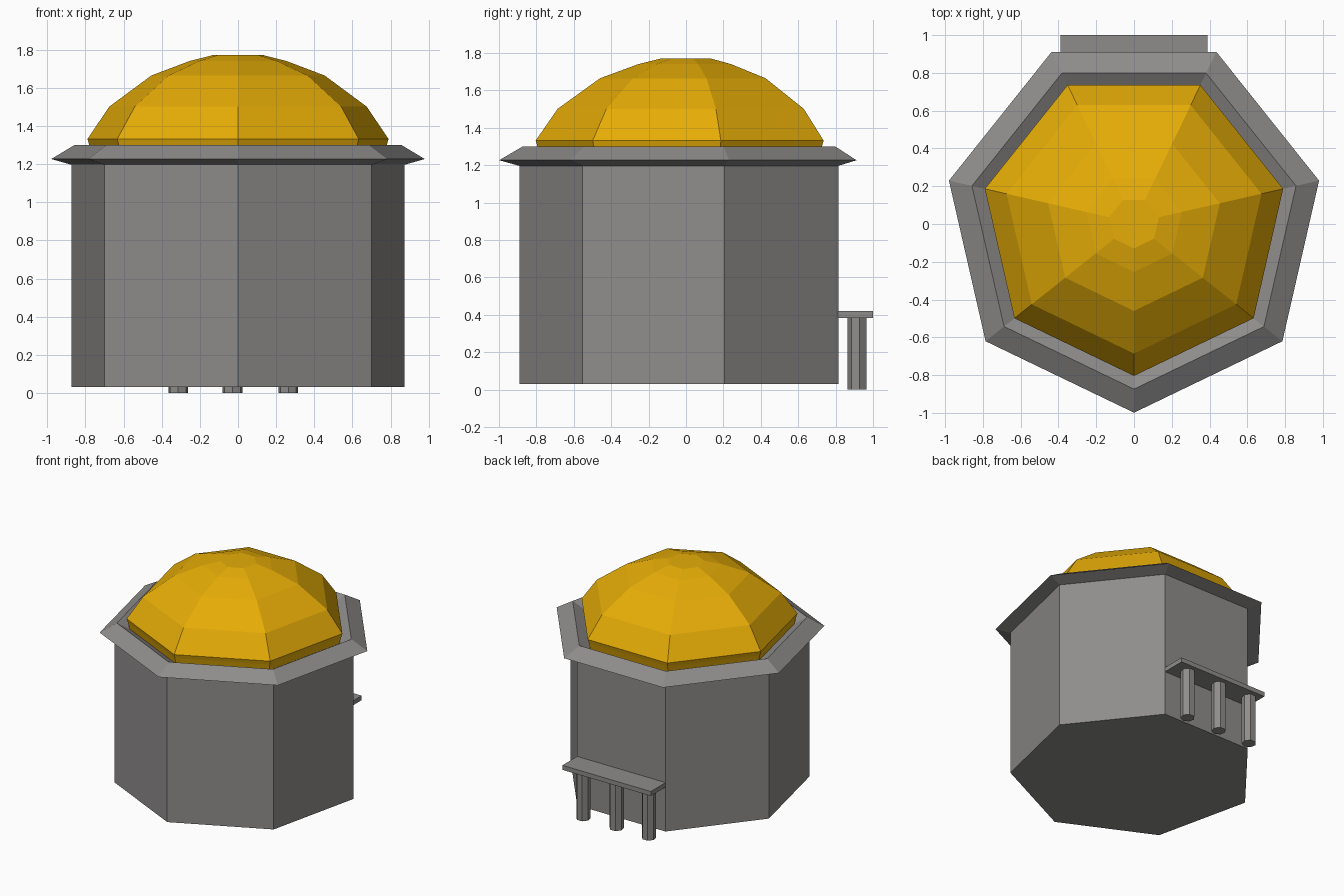
import bpy, bmesh, math

if "Cube" in bpy.data.objects:
    bpy.data.objects.remove(bpy.data.objects["Cube"])

SIDES = 7
CY = 0.006  # the tower axis sits slightly behind the origin


def material(name, color):
    mat = bpy.data.materials.new(name)
    mat.diffuse_color = (*color, 1)
    mat.use_nodes = True
    mat.node_tree.nodes["Principled BSDF"].inputs["Base Color"].default_value = mat.diffuse_color
    return mat


stone = material("dark_stone", (0.272, 0.264, 0.258))
gold = material("gold", (0.79, 0.415, 0.002))


def lathe(name, profile, mat, center=(0, CY), closed=False, sides=SIDES):
    """Flat-sided revolve of (radius, z) points, one corner facing the front."""
    bm = bmesh.new()
    rings = []
    for r, z in profile:
        ring = []
        for k in range(sides):
            a = -math.pi / 2 + 2 * math.pi * k / sides
            ring.append(bm.verts.new((center[0] + r * math.cos(a),
                                      center[1] + r * math.sin(a), z)))
        rings.append(ring)
    pairs = list(zip(rings, rings[1:]))
    if closed:
        pairs.append((rings[-1], rings[0]))
    else:
        bm.faces.new(rings[0])
        bm.faces.new(rings[-1])
    for lo, hi in pairs:
        for k in range(sides):
            n = (k + 1) % sides
            bm.faces.new((lo[k], lo[n], hi[n], hi[k]))
    bmesh.ops.recalc_face_normals(bm, faces=bm.faces)
    mesh = bpy.data.meshes.new(name)
    bm.to_mesh(mesh)
    bm.free()
    mesh.materials.append(mat)
    ob = bpy.data.objects.new(name, mesh)
    bpy.context.collection.objects.link(ob)
    return ob


# Tower body
lathe("tower_body", [(0.897, 0.03), (0.897, 1.22)], stone)

# Faceted rim: a ring with a sharp outer edge and an inward-sloping top
lathe("rim", [(0.89, 1.195), (1.005, 1.227), (0.88, 1.3), (0.77, 1.24)],
      stone, closed=True)

# Golden dome
lathe("dome", [(0.78, 1.22), (0.80, 1.3), (0.81, 1.332), (0.692, 1.502),
               (0.466, 1.665), (0.26, 1.741), (0.135, 1.772)], gold)

# Shelf on the back wall
bpy.ops.mesh.primitive_cube_add(size=1, location=(0, 0.905, 0.402))
shelf = bpy.context.object
shelf.name = "shelf"
shelf.scale = (0.78, 0.19, 0.036)
shelf.data.materials.append(stone)

# Shelf posts
for i, x in enumerate((-0.314, -0.029, 0.264)):
    lathe(f"shelf_post_{i + 1}", [(0.053, 0), (0.053, 0.39)], stone,
          center=(x, 0.917))
